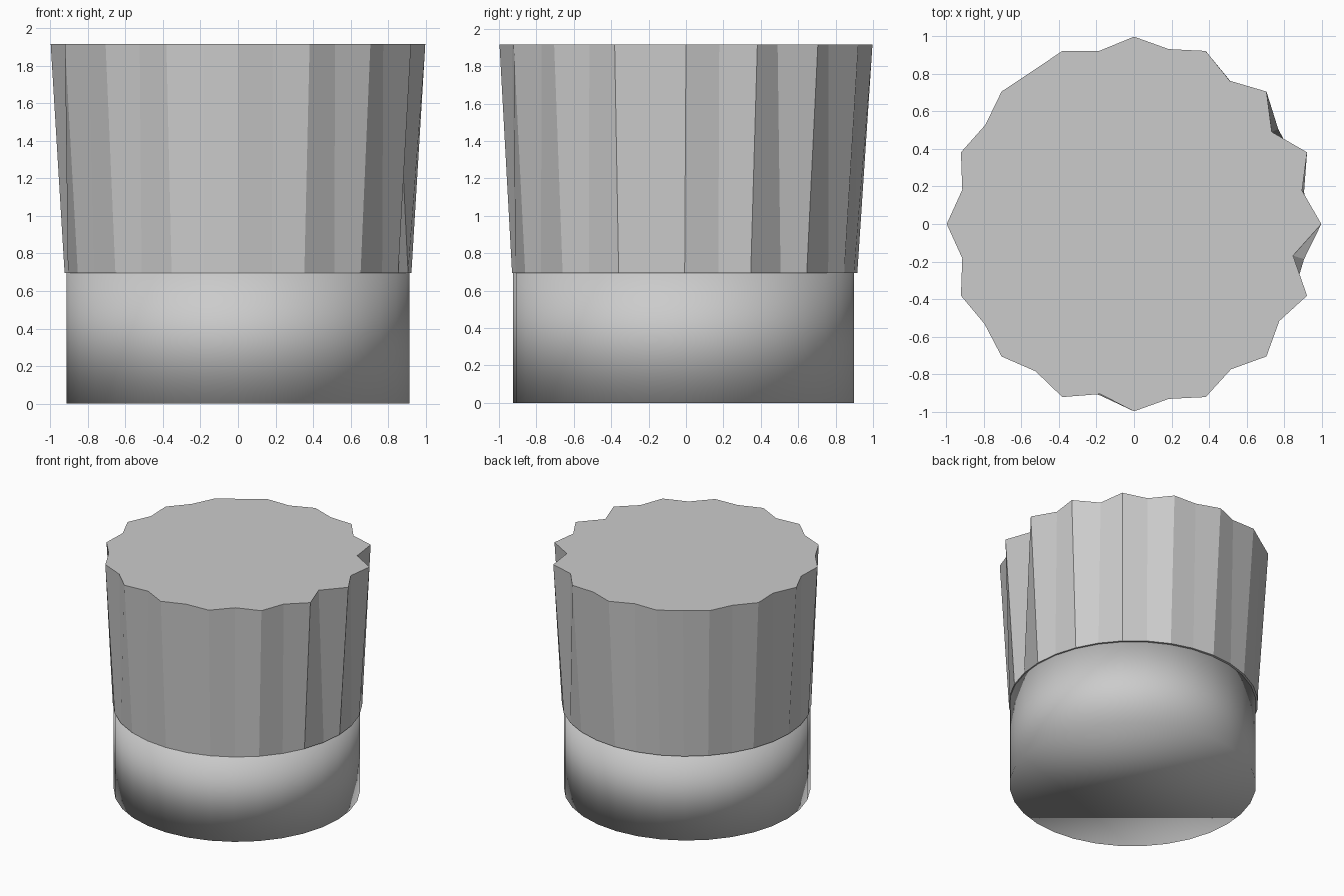
import bpy, bmesh
from math import cos, sin, tau

if "Cube" in bpy.data.objects:
    bpy.data.objects.remove(bpy.data.objects["Cube"])

SIDES = 32
CENTRE_Y = -0.007
# radius of each groove between the 16 evenly spaced ridges, counter-clockwise from +x
GROOVES = [0.912, 0.882, 0.917, 0.949, 0.94, 0.977, 0.951, 0.932,
           0.932, 0.957, 0.943, 0.923, 0.949, 0.93, 0.93, 0.863]


def loft(name, rings, smooth):
    """Closed solid between two rings, each given as (z, centre y, list of radii)."""
    bm = bmesh.new()
    loops = []
    for z, cy, radii in rings:
        loops.append([bm.verts.new((r * cos(tau * i / SIDES),
                                    cy + r * sin(tau * i / SIDES), z))
                      for i, r in enumerate(radii)])
    low, high = loops
    for i in range(SIDES):
        j = (i + 1) % SIDES
        bm.faces.new((low[i], low[j], high[j], high[i]))
    bm.faces.new(low[::-1])
    bm.faces.new(high)
    for f in bm.faces:
        f.smooth = smooth
    mesh = bpy.data.meshes.new(name)
    bm.to_mesh(mesh)
    bm.free()
    obj = bpy.data.objects.new(name, mesh)
    bpy.context.collection.objects.link(obj)
    return obj


# smooth round base, shaded softly over its rims
loft("round_base", [(0.0, 2 * CENTRE_Y, [0.912] * SIDES),
                    (0.7, 2 * CENTRE_Y, [0.912] * SIDES)], True)

# flat-faced flared upper part, round below and irregularly fluted at the top
top = [r for groove in GROOVES for r in (0.997, groove)]
loft("fluted_top", [(0.695, CENTRE_Y, [0.923] * SIDES),
                    (1.915, 0.0, top)], False)
